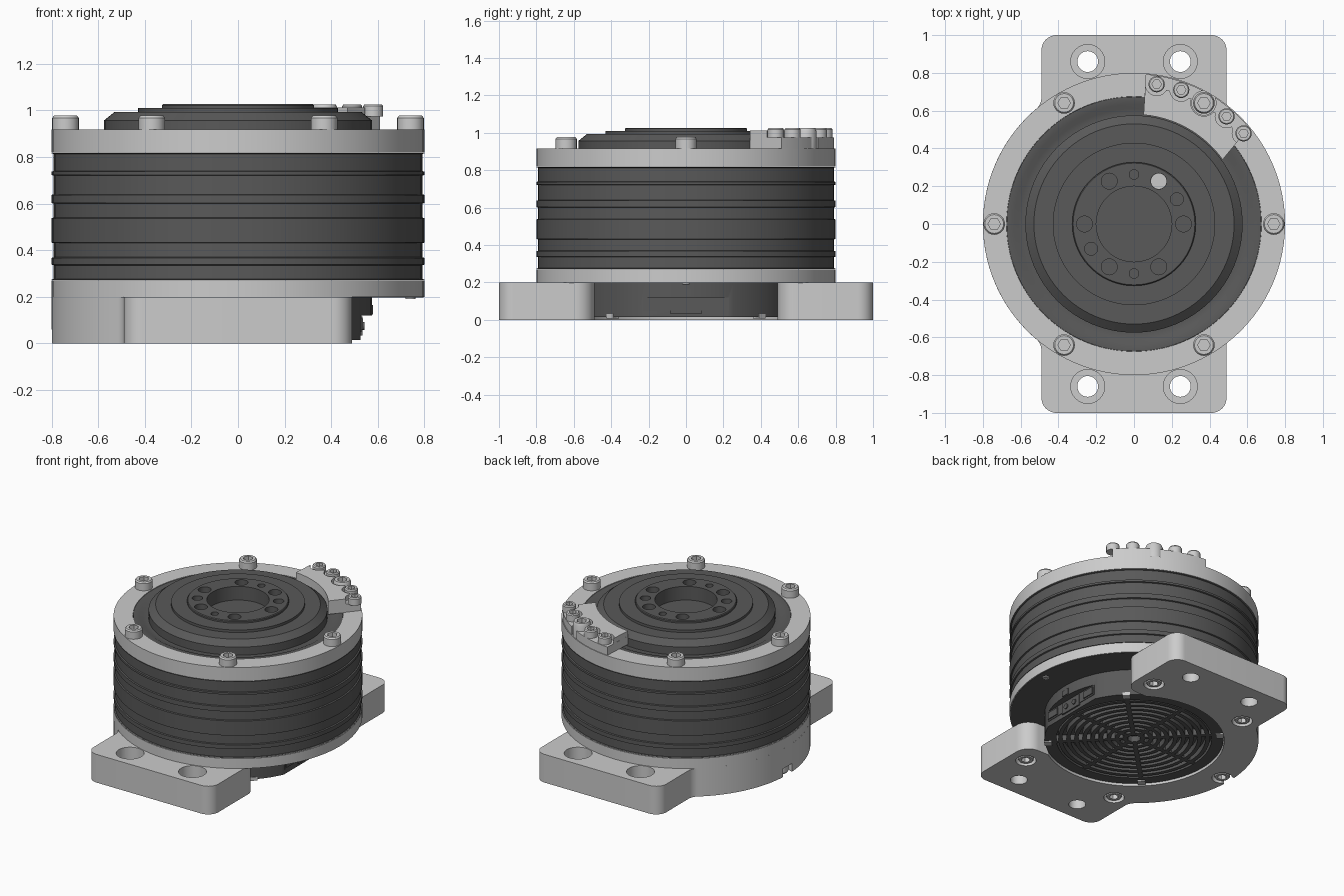
import bpy, bmesh
from math import sin, cos, pi, radians, atan2, sqrt, degrees
from mathutils import Matrix, Vector

if "Cube" in bpy.data.objects:
    bpy.data.objects.remove(bpy.data.objects["Cube"])

dark = bpy.data.materials.new("dark_metal")
dark.diffuse_color = (0.1, 0.1, 0.1, 1)
dark.use_nodes = True
dark.node_tree.nodes["Principled BSDF"].inputs["Base Color"].default_value = dark.diffuse_color


def finish(name, bm, mat=None):
    bmesh.ops.recalc_face_normals(bm, faces=bm.faces)
    me = bpy.data.meshes.new(name)
    bm.to_mesh(me)
    bm.free()
    ob = bpy.data.objects.new(name, me)
    bpy.context.collection.objects.link(ob)
    if mat:
        me.materials.append(mat)
    return ob


def lathe(name, profile, mat=None, closed=False, n=96):
    """Spin (radius, z) points about z; open profiles get flat end caps."""
    bm = bmesh.new()
    rings = [[bm.verts.new((r * cos(2 * pi * i / n), r * sin(2 * pi * i / n), z))
              for i in range(n)] for r, z in profile]
    pairs = list(zip(rings, rings[1:]))
    if closed:
        pairs.append((rings[-1], rings[0]))
    else:
        bm.faces.new(rings[0])
        bm.faces.new(rings[-1])
    for a, b in pairs:
        for i in range(n):
            j = (i + 1) % n
            bm.faces.new((a[i], a[j], b[j], b[i]))
    return finish(name, bm, mat)


def extrude(name, pts, z0, z1, mat=None):
    bm = bmesh.new()
    f = bm.faces.new([bm.verts.new((x, y, z0)) for x, y in pts])
    g = bmesh.ops.extrude_face_region(bm, geom=[f])["geom"]
    bmesh.ops.translate(bm, vec=(0, 0, z1 - z0),
                        verts=[v for v in g if isinstance(v, bmesh.types.BMVert)])
    return finish(name, bm, mat)


def arc(cx, cy, r, a0, a1, n=12):
    return [(cx + r * cos(radians(a0 + (a1 - a0) * i / n)),
             cy + r * sin(radians(a0 + (a1 - a0) * i / n))) for i in range(n + 1)]


def polar(r, a):
    return r * cos(radians(a)), r * sin(radians(a))


def boxes(name, specs, mat=None):
    """Each spec: (x0, x1, y0, y1, z0, z1, rotation about z)."""
    bm = bmesh.new()
    for x0, x1, y0, y1, z0, z1, rot in specs:
        m = (Matrix.Rotation(radians(rot), 4, 'Z')
             @ Matrix.Translation(((x0 + x1) / 2, (y0 + y1) / 2, (z0 + z1) / 2))
             @ Matrix.Diagonal((x1 - x0, y1 - y0, z1 - z0, 1)))
        bmesh.ops.create_cube(bm, size=1, matrix=m)
    return finish(name, bm, mat)


def cylinders(name, specs, mat=None, n=32):
    """Each spec: (x, y, radius, z0, z1)."""
    bm = bmesh.new()
    for x, y, r, z0, z1 in specs:
        bmesh.ops.create_cone(bm, cap_ends=True, segments=n, radius1=r, radius2=r,
                              depth=z1 - z0, matrix=Matrix.Translation((x, y, (z0 + z1) / 2)))
    return finish(name, bm, mat)


def cut(ob, cutter):
    cutter.hide_render = True
    m = ob.modifiers.new("cut", 'BOOLEAN')
    m.operation, m.solver, m.object = 'DIFFERENCE', 'EXACT', cutter
    bpy.context.view_layer.objects.active = ob
    bpy.ops.object.modifier_apply(modifier=m.name)
    bpy.data.objects.remove(cutter)


def screw(name, x, y, z, r, h, flip=False):
    """Cap screw with a hexagonal socket."""
    n, bm, rings = 24, bmesh.new(), []
    def hexagon(a):
        return r * 0.5 / cos(a % (pi / 3) - pi / 6)
    for fn, zz in ((lambda a: r, 0), (lambda a: r, h * .85), (lambda a: r * .87, h),
                   (hexagon, h), (hexagon, h * .45)):
        rings.append([bm.verts.new((fn(2 * pi * i / n) * cos(2 * pi * i / n),
                                    fn(2 * pi * i / n) * sin(2 * pi * i / n), zz))
                      for i in range(n)])
    for a, b in zip(rings, rings[1:]):
        for i in range(n):
            j = (i + 1) % n
            bm.faces.new((a[i], a[j], b[j], b[i]))
    bm.faces.new(rings[0])
    bm.faces.new(rings[-1])
    ob = finish(name, bm)
    ob.location = (x, y, z)
    if flip:
        ob.rotation_euler = (pi, 0, 0)


# Mounting base: C-shaped plate with two flanges, open on the right
mouth = degrees(atan2(0.49, sqrt(0.58**2 - 0.49**2)))
yc = sqrt(0.88**2 - 0.57**2)
ang = degrees(atan2(yc, -0.57))
half = (arc(0, 0, 0.58, 180, mouth, 40) + arc(0.39, 0.59, 0.1, -90, 0)
        + arc(0.41, 0.92, 0.08, 0, 90) + arc(-0.41, 0.92, 0.08, 90, 180)
        + arc(-0.57, yc, 0.08, 0, ang - 180) + arc(0, 0, 0.8, ang, 180, 24)[1:])
base = extrude("mounting_base", half + [(x, -y) for x, y in half[-2:0:-1]], 0, 0.2)
flange_holes = [(sx * 0.245, sy * 0.86) for sx in (-1, 1) for sy in (-1, 1)]
base_screws = [polar(0.74, a) for a in (60, 120, 180, 240, 300)]
cut(base, cylinders("bores", [(x, y, 0.055, -0.1, 0.3) for x, y in flange_holes]
                    + [(x, y, 0.066, -0.1, 0.06) for x, y in base_screws]))
cut(base, cylinders("counterbores", [(x, y, 0.09, 0.1, 0.3) for x, y in flange_holes]))
cut(base, boxes("side_slot", [(-0.9, -0.72, -0.05, 0.05, -0.1, 0.06, 0)]))
for x, y in base_screws:
    screw("base_screw", x, y, 0.065, 0.052, 0.06, True)

# Stacked cylindrical body
lathe("lower_ring", [(0.8, 0.2), (0.8, 0.27), (0.6, 0.27), (0.6, 0.2)], closed=True)
lathe("underside_plate", [(0.795, 0.198), (0.795, 0.21)], dark)
screw("underside_screw", 0.74, 0, 0.2, 0.022, 0.01, True)
side = []
for z0, z1 in ((.27, .277), (.335, .37), (.43, .54), (.60, .64), (.72, .74), (.813, .82)):
    side += [(0.791, z0), (0.8, z0 + .003), (0.8, z1 - .003), (0.791, z1)]
lathe("ribbed_body", side[1:-1], dark)
lathe("top_ring", [(0.8, 0.82), (0.8, 0.917), (0.675, 0.917), (0.675, 0.82)], closed=True)
for a in range(0, 360, 60):
    x, y = polar(0.74, a)
    screw("ring_screw", x, y, 0.915, 0.057, 0.062 if a != 60 else 0.11)

# Stepped rotating hub with bolt circle
hub = lathe("output_hub", [(0.2, 0.93), (0.2, 1.027), (0.322, 1.027), (0.327, 1.022),
                           (0.327, 1.011), (0.43, 1.011), (0.43, 0.993), (0.53, 0.993),
                           (0.575, 0.957), (0.575, 0.9), (0.61, 0.9), (0.635, 0.913),
                           (0.674, 0.913), (0.674, 0.83)], dark)
cut(hub, cylinders("hub_holes",
                   [(*polar(0.262, a), 0.042, 0.94, 1.1) for a in range(0, 360, 60)]
                   + [(*polar(0.262, a), 0.025, 0.98, 1.1) for a in (90, 270)]
                   + [(*polar(0.262, a), 0.034, 0.96, 1.1) for a in (30, 210)]))
cylinders("hub_hole_plug", [(*polar(0.262, 60), 0.041, 0.935, 0.945)])

# Clamp bracket with its screws
tabs = [(0.12, 0.74), (0.25, 0.71), (0.49, 0.57), (0.58, 0.48)]
clear = polar(0.74, 60)
low = extrude("clamp_bracket", arc(0, 0, 0.58, 36, 85, 24) + arc(0, 0, 0.795, 85.5, 40, 24),
              0.916, 0.975)
cut(low, cylinders("clearance", [(*clear, 0.064, 0.8, 1.2)]))
high = extrude("clamp_bracket_rim", arc(0, 0, 0.58, 36, 85, 24) + arc(0, 0, 0.73, 85.3, 39, 24),
               0.975, 1.012)
cut(high, cylinders("scallops", [(*p, 0.06, 0.9, 1.2) for p in tabs] + [(*clear, 0.07, 0.9, 1.2)]))
for x, y in tabs:
    screw("clamp_screw", x, y, 0.974, 0.043, 0.052)

# Inner housing with connector pocket
housing = lathe("inner_housing", [(0.5, 0.06), (0.5, 0.015), (0.575, 0.015), (0.575, 0.2)], dark)
cut(housing, boxes("pocket", [(0.525, 0.7, -0.3, 0.3, -0.1, 0.12, 0)]))
boxes("connectors", [(0.51, 0.535, -0.085, 0.085, 0.035, 0.115, 0),
                     (0.51, 0.529, -0.23, 0.23, 0.05, 0.12, 0),
                     (0.51, 0.58, -0.03, 0.03, 0.125, 0.165, 0)]
      + [(0.51, 0.536, s * .175 - .045, s * .175 + .045, 0.06, 0.108, 0) for s in (-1, 1)], dark)
pins = cylinders("connector_pins", [(0, s * 0.04, 0.018, 0, 0.01) for s in (-1, 1)], dark, 16)
pins.rotation_euler = (0, pi / 2, 0)
pins.location = (0.532, 0, 0.075)

# Ventilation grille underneath
for i in range(9):
    r = 0.045 + i * 0.052
    lathe("grille_ring", [(r, 0.018), (r + 0.026, 0.018), (r + 0.026, 0.065), (r, 0.065)],
          dark, closed=True, n=64)
boxes("grille_spokes", [(0.04, 0.51, -0.014, 0.014, 0.018, 0.065, a) for a in range(0, 360, 45)], dark)
boxes("cover_tabs", [(0.53, 0.578, -0.025, 0.025, 0.006, 0.03, a) for a in (45, 135, 225, 315)])

# Smooth the round surfaces, keep the edges sharp
bpy.ops.object.select_all(action='DESELECT')
for ob in bpy.context.scene.objects:
    ob.select_set(True)
    bpy.context.view_layer.objects.active = ob
bpy.ops.object.shade_smooth_by_angle(angle=radians(30))
